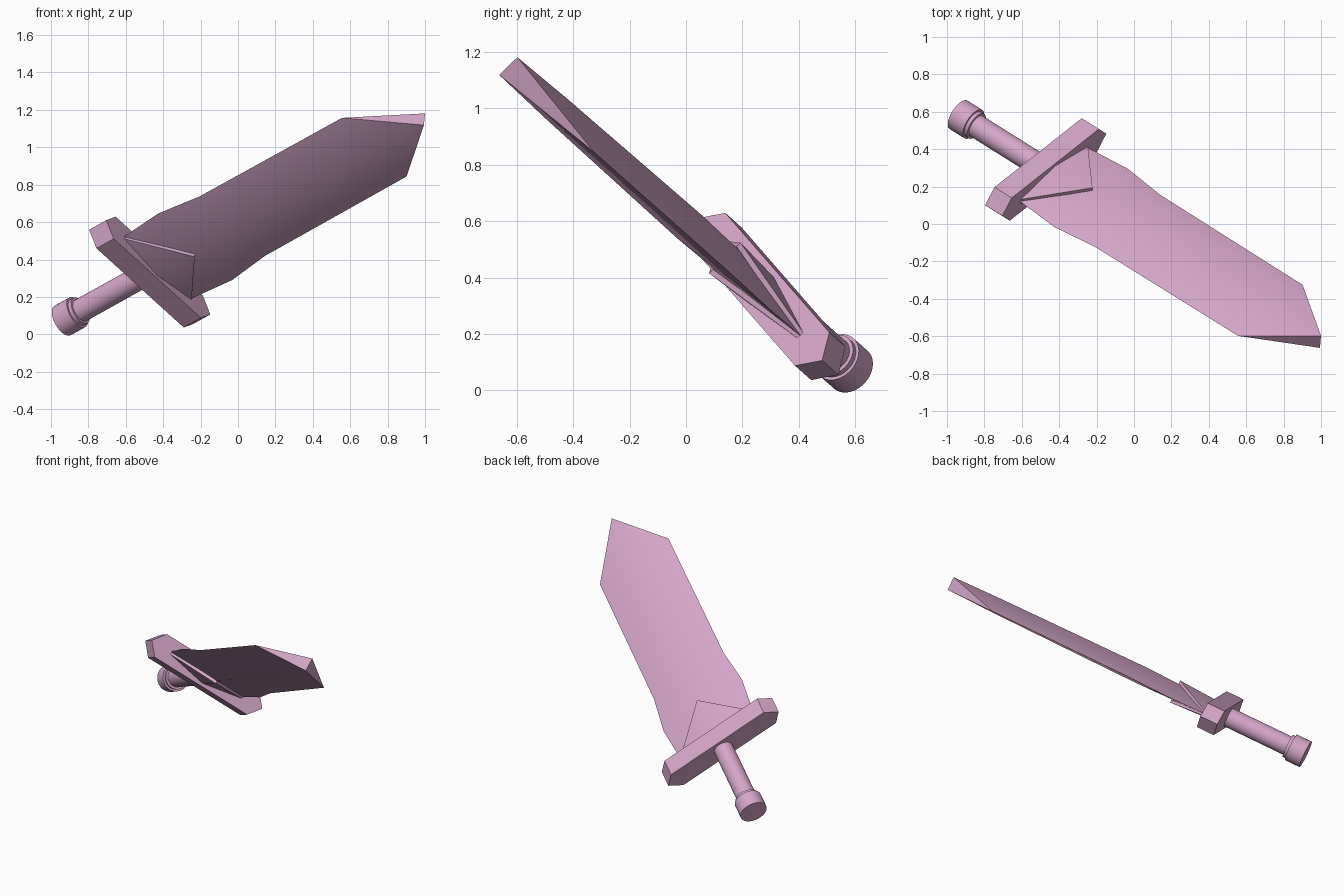
import bpy, bmesh, math
from mathutils import Matrix, Vector

if "Cube" in bpy.data.objects:
    bpy.data.objects.remove(bpy.data.objects["Cube"])

# Sword frame: local x = across the blade, y = thickness, z = towards the tip
tip = Vector((0.997, -0.63, 1.15))
along = Vector((0.766, -0.4805, 0.426)).normalized()
across = Vector((0.631, 0.51, -0.584))
across = (across - along * across.dot(along)).normalized()
thick = along.cross(across)
frame = Matrix((across, thick, along)).transposed().to_4x4()
frame.translation = tip

pink = bpy.data.materials.new("soft pink")
pink.use_nodes = True
colour = (0.66, 0.38, 0.58, 1)
pink.diffuse_color = colour
pink.node_tree.nodes["Principled BSDF"].inputs["Base Color"].default_value = colour


def finish(name, bm, angle=None):
    bmesh.ops.remove_doubles(bm, verts=bm.verts, dist=0.0001)
    bmesh.ops.recalc_face_normals(bm, faces=bm.faces)
    mesh = bpy.data.meshes.new(name)
    bm.to_mesh(mesh)
    bm.free()
    mesh.materials.append(pink)
    ob = bpy.data.objects.new(name, mesh)
    bpy.context.collection.objects.link(ob)
    ob.matrix_world = frame
    if angle:
        bpy.ops.object.select_all(action="DESELECT")
        ob.select_set(True)
        bpy.context.view_layer.objects.active = ob
        bpy.ops.object.shade_smooth_by_angle(angle=math.radians(angle))
    return ob


def loft(name, rings, angle=None):
    """Bridge closed rings of points and cap both ends."""
    bm = bmesh.new()
    loops = [[bm.verts.new(p) for p in ring] for ring in rings]
    count = len(loops[0])
    for a, b in zip(loops, loops[1:]):
        for i in range(count):
            j = (i + 1) % count
            bm.faces.new((a[i], a[j], b[j], b[i]))
    bm.faces.new(loops[0])
    bm.faces.new(loops[-1])
    return finish(name, bm, angle)


# Blade: diamond section with a flared base and a chisel-like point
stations = [(-1.87, 0.283, 0.05), (-1.6, 0.308, 0.055), (-1.343, 0.274, 0.06),
            (-0.35, 0.27, 0.052)]
bm = bmesh.new()
loops = [[bm.verts.new(p) for p in ((-w, 0, s), (0, n, s), (w, 0, s), (0, -n, s))]
         for s, w, n in stations]
for a, b in zip(loops, loops[1:]):
    for i in range(4):
        j = (i + 1) % 4
        bm.faces.new((a[i], a[j], b[j], b[i]))
bm.faces.new(loops[0])
left, top, right, bottom = loops[-1]
tip_top = bm.verts.new((0, 0.045, 0))
tip_bottom = bm.verts.new((0, -0.045, 0))
for side in (left, right):
    bm.faces.new((side, top, tip_top))
    bm.faces.new((side, bottom, tip_bottom))
    bm.faces.new((side, tip_top, tip_bottom))
finish("blade", bm, 32)

# Thin triangular collar on each face of the blade
for name, sign in (("collar_back", 1), ("collar_front", -1)):
    outline = [(-0.283, 0.014, -1.86), (0, 0.065, -1.86),
               (0.283, 0.014, -1.86), (0, 0.078, -1.597)]
    bm = bmesh.new()
    outer = [bm.verts.new((x, sign * y, z)) for x, y, z in outline]
    inner = [bm.verts.new((x, sign * (y - 0.02), z)) for x, y, z in outline]
    for face in (outer, inner):
        bm.faces.new((face[0], face[1], face[3]))
        bm.faces.new((face[1], face[2], face[3]))
    for i in range(4):
        j = (i + 1) % 4
        bm.faces.new((outer[i], outer[j], inner[j], inner[i]))
    finish(name, bm, 32)

# Guard: six-sided bar with pointed ends
hexagon = [(-0.435, 0), (-0.365, 0.085), (0.365, 0.085),
           (0.435, 0), (0.365, -0.085), (-0.365, -0.085)]
loft("guard", [[(x, y, z) for x, y in hexagon] for z in (-1.977, -1.857)])


def turned(name, profile, sides=32):
    rings = []
    for r, z in profile:
        rings.append([(r * math.cos(2 * math.pi * i / sides),
                       r * math.sin(2 * math.pi * i / sides), z) for i in range(sides)])
    return loft(name, rings, 30)


# Grip and stepped pommel
turned("grip", [(0.064, -2.45), (0.064, -1.96)])
turned("pommel", [(0.09, -2.525), (0.09, -2.421), (0.078, -2.421), (0.078, -2.4)])
